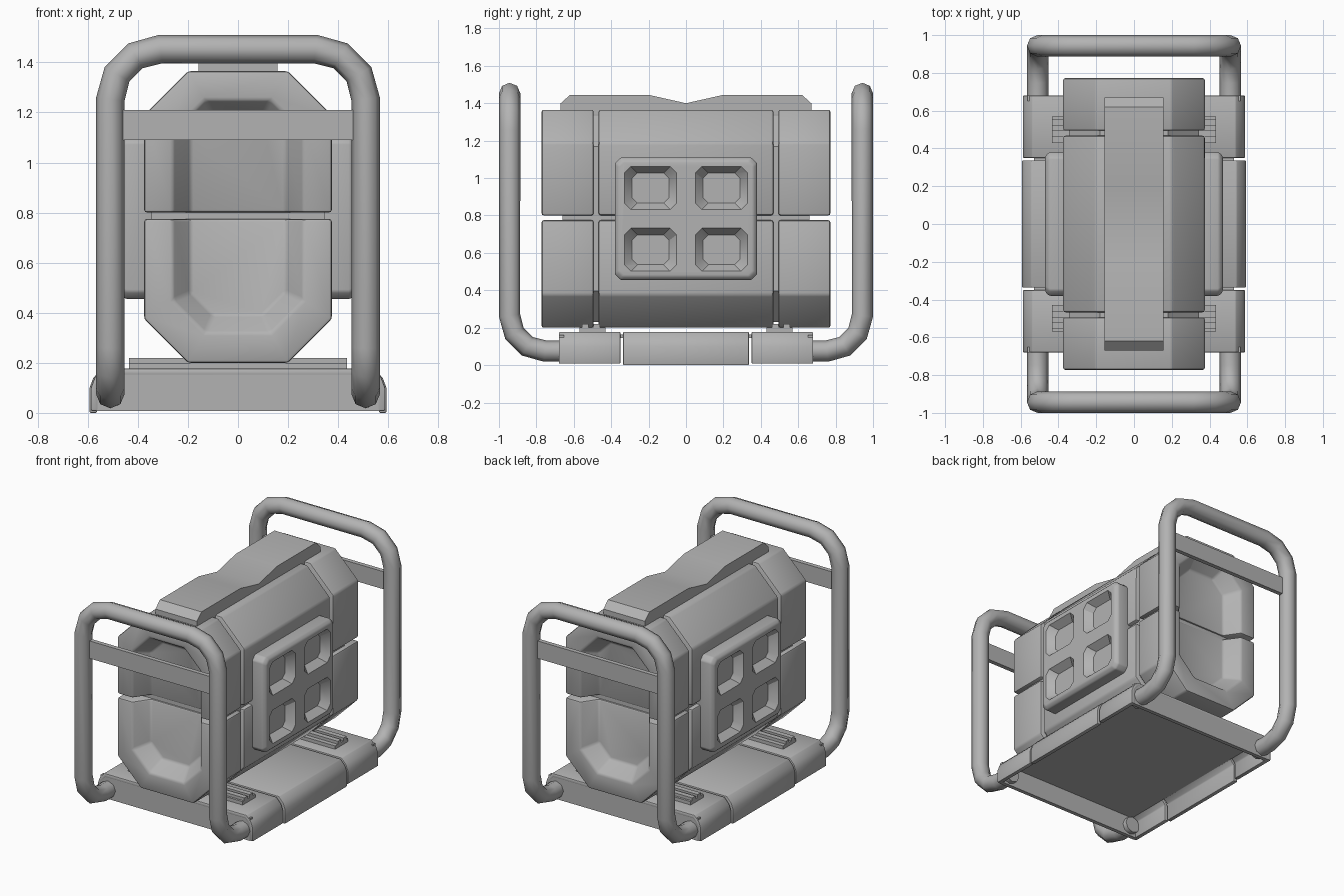
import bpy, bmesh, math
from mathutils import Vector

cube = bpy.data.objects.get("Cube")
if cube:
    bpy.data.objects.remove(cube, do_unlink=True)

grey = bpy.data.materials.new("machine grey")
grey.use_nodes = True
colour = (0.45, 0.45, 0.45, 1)
grey.diffuse_color = colour
grey.node_tree.nodes["Principled BSDF"].inputs["Base Color"].default_value = colour


def activate(ob):
    bpy.ops.object.select_all(action='DESELECT')
    ob.select_set(True)
    bpy.context.view_layer.objects.active = ob


def finish(ob, smooth=35):
    ob.data.materials.clear()
    ob.data.materials.append(grey)
    activate(ob)
    bpy.ops.object.shade_smooth_by_angle(angle=math.radians(smooth))
    return ob


def bevel(ob, width, segments=2):
    mod = ob.modifiers.new("edge", 'BEVEL')
    mod.width, mod.segments, mod.limit_method = width, segments, 'ANGLE'
    mod.angle_limit = math.radians(30)
    activate(ob)
    bpy.ops.object.modifier_apply(modifier=mod.name)


def skin(bm, rings):
    """Join matching rings of points and cap both ends."""
    loops = [[bm.verts.new(p) for p in ring] for ring in rings]
    n = len(loops[0])
    for a, b in zip(loops, loops[1:]):
        for i in range(n):
            j = (i + 1) % n
            bm.faces.new((a[i], a[j], b[j], b[i]))
    bm.faces.new(loops[0][::-1])
    bm.faces.new(loops[-1])


def loft(name, rings, width=0, keep=None):
    """Solid through rings; keep = (height, side) leaves one half only."""
    bm = bmesh.new()
    skin(bm, rings)
    if keep:
        z, side = keep
        geom = bm.verts[:] + bm.edges[:] + bm.faces[:]
        bmesh.ops.bisect_plane(bm, geom=geom, plane_co=(0, 0, z),
                               plane_no=(0, 0, -side), clear_outer=True)
        bmesh.ops.holes_fill(bm, edges=[e for e in bm.edges if e.is_boundary], sides=0)
    bmesh.ops.recalc_face_normals(bm, faces=bm.faces[:])
    mesh = bpy.data.meshes.new(name)
    bm.to_mesh(mesh)
    bm.free()
    ob = bpy.data.objects.new(name, mesh)
    bpy.context.collection.objects.link(ob)
    if width:
        bevel(ob, width)
    return finish(ob)


def octagon(x0, x1, z0, z1, c):
    """Rectangle with chamfered corners, as flat pairs."""
    return [(x0 + c, z0), (x1 - c, z0), (x1, z0 + c), (x1, z1 - c),
            (x1 - c, z1), (x0 + c, z1), (x0, z1 - c), (x0, z0 + c)]


def at_y(pairs, y):
    return [(a, y, b) for a, b in pairs]


def at_x(pairs, x):
    return [(x, a, b) for a, b in pairs]


def box(name, x, y, z, width=0):
    ring = [(x[0], z[0]), (x[1], z[0]), (x[1], z[1]), (x[0], z[1])]
    return loft(name, [at_y(ring, y[0]), at_y(ring, y[1])], width)


# Body: middle and two end caps, each split into lower and upper shells
shell = octagon(-0.375, 0.375, 0.2, 1.365, 0.175)
rim = octagon(-0.26, 0.26, 0.32, 1.25, 0.13)
floor = octagon(-0.19, 0.19, 0.39, 1.19, 0.09)
for label, keep in (("lower", (0.775, -1)), ("upper", (0.8, 1))):
    loft(label + "_body_middle", [at_y(shell, -0.468), at_y(shell, 0.468)], 0.014, keep)
    for end, s in (("front", -1), ("back", 1)):
        loft(f"{label}_{end}_cap", [at_y(shell, s * 0.494), at_y(shell, s * 0.772),
                                    at_y(rim, s * 0.772), at_y(floor, s * 0.67)],
             0.012, keep)
core = octagon(-0.345, 0.345, 0.23, 1.335, 0.165)
loft("body_core", [at_y(core, -0.66), at_y(core, 0.66)])

# Raised top cover with a dip in the middle
half = [(0.2, 1.445), (0.62, 1.445), (0.67, 1.40), (0.67, 1.34)]
cover = [(-y, z) for y, z in reversed(half)] + [(0, 1.4)] + half
loft("top_cover", [at_x(cover, -0.157), at_x(cover, 0.157)])

# Side panels with four sunken pockets
for side, s in (("left", 1), ("right", -1)):
    outline = octagon(-0.38, 0.38, 0.455, 1.11, 0.03)
    face = octagon(-0.36, 0.36, 0.475, 1.09, 0.025)
    panel = loft(side + "_panel", [at_x(outline, s * 0.34), at_x(outline, s * 0.45),
                                   at_x(face, s * 0.47)], 0.008)
    bm = bmesh.new()
    for y in (-0.19, 0.19):
        for z in (0.617, 0.947):
            skin(bm, [at_x(octagon(y - w, y + w, z - h, z + h, c), s * x)
                      for w, h, c, x in ((0.152, 0.127, 0.04, 0.48),
                                         (0.14, 0.115, 0.035, 0.47),
                                         (0.1, 0.08, 0.03, 0.42))])
    bmesh.ops.recalc_face_normals(bm, faces=bm.faces[:])
    mesh = bpy.data.meshes.new("pocket_cutter")
    bm.to_mesh(mesh)
    bm.free()
    cutter = bpy.data.objects.new("pocket_cutter", mesh)
    bpy.context.collection.objects.link(cutter)
    cutter.hide_render = True
    mod = panel.modifiers.new("pockets", 'BOOLEAN')
    mod.operation, mod.solver, mod.object = 'DIFFERENCE', 'EXACT', cutter
    activate(panel)
    bpy.ops.object.modifier_apply(modifier=mod.name)
    bpy.data.objects.remove(cutter, do_unlink=True)
    finish(panel)

# Base: hollow folded tray in three lengths, closed at the ends
def tray(w, z):
    outer = [(w, z), (w, 0.10), (w - 0.015, 0.14), (w - 0.05, 0.177)]
    inner = [(w - 0.06, 0.15), (w - 0.03, 0.12), (w - 0.03, z)]
    right = outer[::-1]
    left = [(-x, h) for x, h in outer]
    return right[::-1] + left[::-1] + [(-x, h) for x, h in inner[::-1]] + inner


for name, y0, y1, w, z in (("base_middle", -0.337, 0.337, 0.593, 0),
                           ("base_front", -0.68, -0.35, 0.588, 0.008),
                           ("base_back", 0.35, 0.68, 0.588, 0.008)):
    loft(name, [at_y(tray(w, z), y0), at_y(tray(w, z), y1)], 0.006)
box("base_liner", (-0.53, 0.53), (-0.66, 0.66), (0.145, 0.165))
for end, s in (("front", -1), ("back", 1)):
    ys = sorted((s * 0.652, s * 0.679))
    box(end + "_base_wall", (-0.565, 0.565), ys, (0.008, 0.16))

    # Ribbed mount strips under the body
    box(end + "_mount", (-0.435, 0.435), sorted((s * 0.43, s * 0.57)), (0.17, 0.2))
    for i, y in enumerate((0.46, 0.52)):
        box(f"{end}_mount_rib_{i + 1}", (-0.435, 0.435),
            sorted((s * y, s * (y + 0.035))), (0.195, 0.22))

    # Cross bar of the handle frame
    box(end + "_cross_bar", (-0.48, 0.48), sorted((s * 0.925, s * 0.955)), (1.09, 1.21))

    # Bent tube handle frame
    corners = [Vector((x, s * y, z)) for x, y, z in (
        (-0.51, 0.62, 0.075), (-0.51, 0.943, 0.075), (-0.51, 0.943, 1.453),
        (0.51, 0.943, 1.453), (0.51, 0.943, 0.075), (0.51, 0.62, 0.075))]
    path = [corners[0]]
    for a, p, b in zip(corners, corners[1:], corners[2:]):
        u, v = (a - p).normalized(), (b - p).normalized()
        r = 0.2 if p.z > 1 else 0.19
        for k in range(4):
            t = k * math.pi / 6
            path.append(p + (u + v) * r - (v * math.cos(t) + u * math.sin(t)) * r)
    path.append(corners[-1])
    curve = bpy.data.curves.new(end + "_handle_frame", 'CURVE')
    curve.dimensions = '3D'
    curve.bevel_depth, curve.bevel_resolution, curve.use_fill_caps = 0.057, 2, True
    spline = curve.splines.new('POLY')
    spline.points.add(len(path) - 1)
    for point, co in zip(spline.points, path):
        point.co = (*co, 1)
    frame = bpy.data.objects.new(end + "_handle_frame", curve)
    bpy.context.collection.objects.link(frame)
    activate(frame)
    bpy.ops.object.convert(target='MESH')
    finish(bpy.context.view_layer.objects.active, 50)
